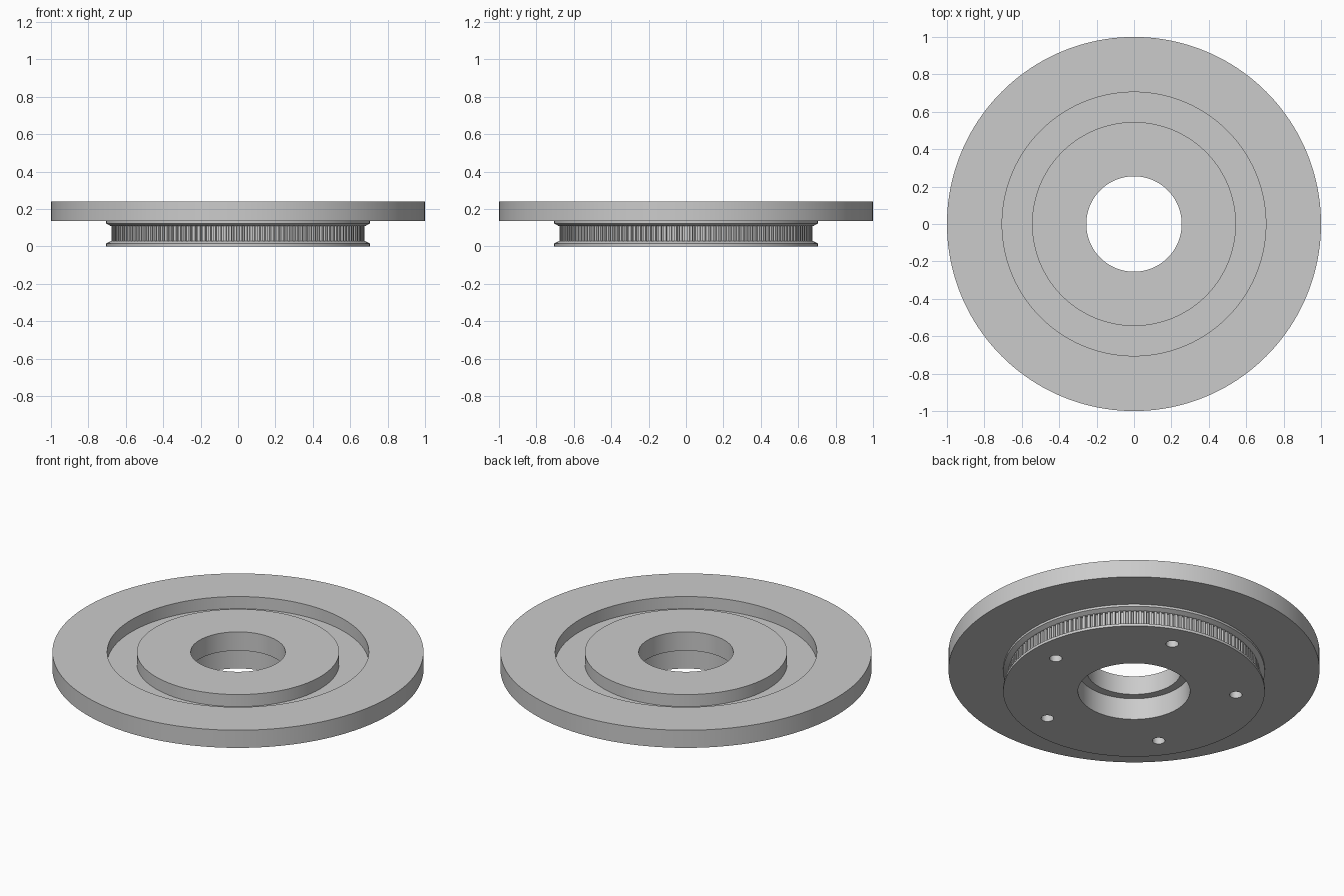
import bpy, bmesh
from math import cos, sin, pi, tau

if "Cube" in bpy.data.objects:
    bpy.data.objects.remove(bpy.data.objects["Cube"], do_unlink=True)

grey = bpy.data.materials.new("plain grey")
grey.use_nodes = True
colour = (0.6, 0.6, 0.6, 1)
grey.diffuse_color = colour
grey.node_tree.nodes["Principled BSDF"].inputs["Base Color"].default_value = colour

SEGMENTS = 160
TEETH = 150
ROOT, TIP = 0.663, 0.677
BAND_LOW, BAND_HIGH = 0.028, 0.11


def make_object(name, bm):
    mesh = bpy.data.meshes.new(name)
    bm.to_mesh(mesh)
    bm.free()
    mesh.materials.append(grey)
    obj = bpy.data.objects.new(name, mesh)
    bpy.context.collection.objects.link(obj)
    return obj


def activate(obj):
    bpy.ops.object.select_all(action="DESELECT")
    obj.select_set(True)
    bpy.context.view_layer.objects.active = obj


def lathe(name, profile):
    """Turn a closed (radius, height) profile around the z axis."""
    bm = bmesh.new()
    rings = [[bm.verts.new((r * cos(tau * i / SEGMENTS), r * sin(tau * i / SEGMENTS), z))
              for i in range(SEGMENTS)] for r, z in profile]
    for low, high in zip(rings, rings[1:] + rings[:1]):
        for i in range(SEGMENTS):
            j = (i + 1) % SEGMENTS
            bm.faces.new((low[i], low[j], high[j], high[i]))
    bmesh.ops.recalc_face_normals(bm, faces=bm.faces)
    return make_object(name, bm)


# Platter, grooved top, stepped bore and flanged pulley in one turned body
body = lathe("turntable_body", [
    (0.302, 0), (0.705, 0), (0.705, 0.016), (0.682, BAND_LOW), (ROOT, BAND_LOW),
    (ROOT, BAND_HIGH), (0.682, BAND_HIGH), (0.705, 0.122), (0.705, 0.135),
    (1, 0.135), (1, 0.24), (0.705, 0.24), (0.705, 0.168), (0.545, 0.168),
    (0.545, 0.24), (0.255, 0.24), (0.255, 0.128), (0.302, 0.128)])

# Five blind screw holes in the underside
for k in range(5):
    angle = tau * k / 5
    bpy.ops.mesh.primitive_cylinder_add(
        vertices=32, radius=0.034, depth=0.2,
        location=(0.55 * cos(angle), 0.55 * sin(angle), 0))
    cutter = bpy.context.object
    cutter.name = "screw_hole_cutter"
    cutter.hide_render = True
    cutter.data.materials.append(grey)
    activate(body)
    cut = body.modifiers.new("screw_hole", "BOOLEAN")
    cut.operation = "DIFFERENCE"
    cut.solver = "EXACT"
    cut.object = cutter
    bpy.ops.object.modifier_apply(modifier=cut.name)
    bpy.data.objects.remove(cutter, do_unlink=True)

activate(body)
bpy.ops.object.shade_smooth_by_angle(angle=pi / 9)

# Belt teeth standing on the pulley rim
bm = bmesh.new()
pitch = tau / TEETH
for k in range(TEETH):
    columns = []
    for offset, radius in ((-0.32, ROOT), (-0.24, TIP), (0.24, TIP), (0.32, ROOT)):
        a = pitch * (k + offset)
        columns.append([bm.verts.new((radius * cos(a), radius * sin(a), z))
                        for z in (BAND_LOW, BAND_HIGH)])
    for p, q in zip(columns, columns[1:]):
        bm.faces.new((p[0], q[0], q[1], p[1]))
make_object("belt_teeth", bm)
